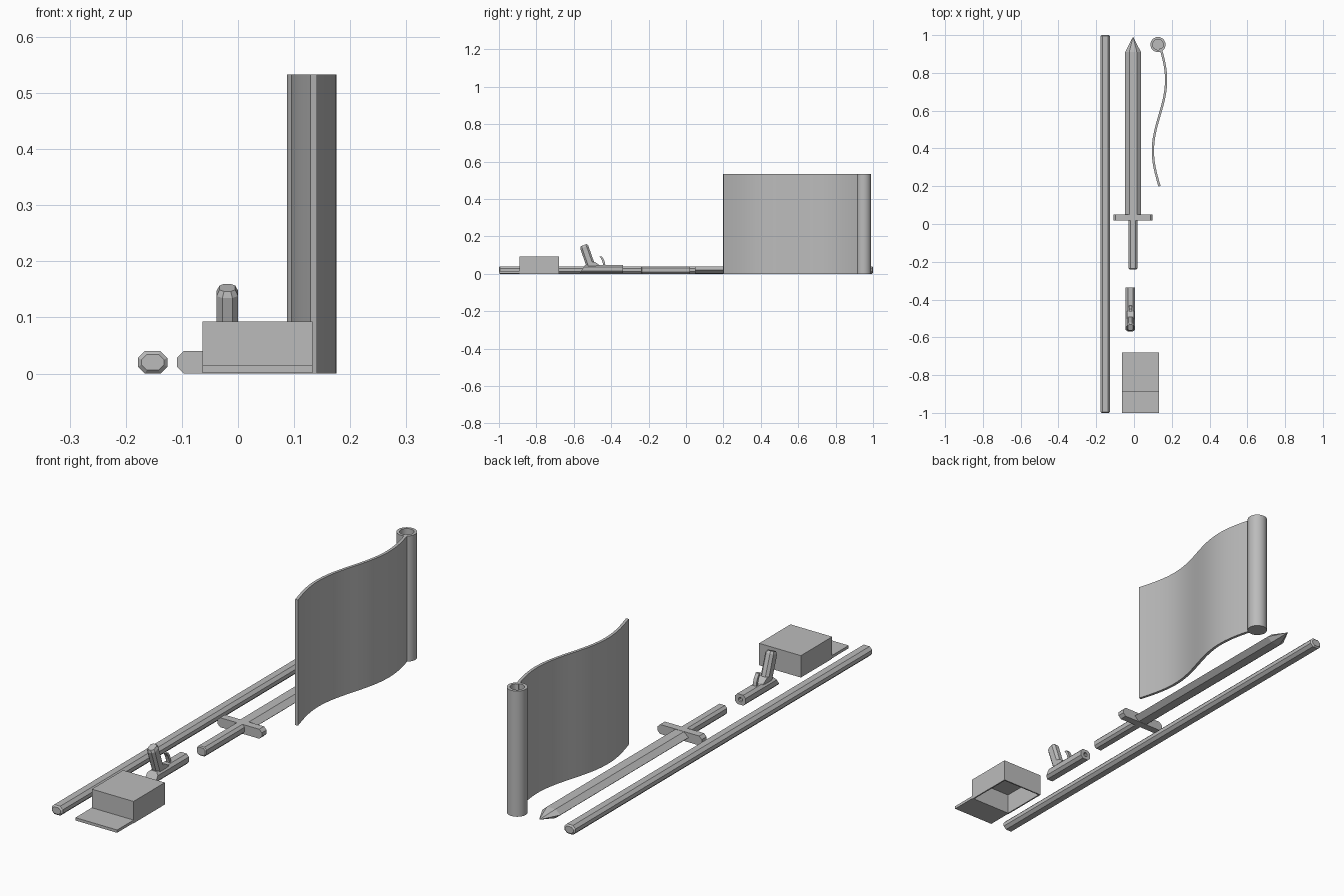
import bpy, bmesh, math

default = bpy.data.objects.get("Cube")
if default:
    bpy.data.objects.remove(default, do_unlink=True)

grey = bpy.data.materials.new("plain grey")
grey.use_nodes = True
COLOUR = (0.5, 0.5, 0.5, 1)
grey.diffuse_color = COLOUR
grey.node_tree.nodes["Principled BSDF"].inputs["Base Color"].default_value = COLOUR


def loft(name, rings, smooth=False):
    """Skin a list of equal-length point rings and cap both ends."""
    bm = bmesh.new()
    rows = [[bm.verts.new(p) for p in ring] for ring in rings]
    n = len(rows[0])
    for a, b in zip(rows, rows[1:]):
        for i in range(n):
            j = (i + 1) % n
            bm.faces.new((a[i], a[j], b[j], b[i]))
    bm.faces.new(rows[0])
    bm.faces.new(rows[-1])
    bmesh.ops.recalc_face_normals(bm, faces=bm.faces)
    mesh = bpy.data.meshes.new(name)
    bm.to_mesh(mesh)
    bm.free()
    mesh.materials.append(grey)
    obj = bpy.data.objects.new(name, mesh)
    bpy.context.collection.objects.link(obj)
    if smooth:
        bpy.ops.object.select_all(action='DESELECT')
        obj.select_set(True)
        bpy.context.view_layer.objects.active = obj
        bpy.ops.object.shade_smooth_by_angle(angle=math.radians(35))
    return obj


def octagon(w, h, c):
    """Rectangle w by h with corners cut by c."""
    a, b = w / 2, h / 2
    return [(a - c, -b), (a, c - b), (a, b - c), (a - c, b),
            (c - a, b), (-a, b - c), (-a, c - b), (c - a, -b)]


def ring_y(y, cx, cz, w, h, c):
    return [(cx + u, y, cz + v) for u, v in octagon(w, h, c)]


def rect_z(z, x0, x1, y0, y1):
    return [(x0, y0, z), (x1, y0, z), (x1, y1, z), (x0, y1, z)]


def bar(name, y0, y1, cx, cz, w, h, c, tip):
    """Chamfered bar along y with narrowed ends."""
    small = (w - 2 * tip, h - 2 * tip, c * 0.8)
    loft(name, [ring_y(y0, cx, cz, *small), ring_y(y0 + tip, cx, cz, w, h, c),
                ring_y(y1 - tip, cx, cz, w, h, c), ring_y(y1, cx, cz, *small)])


# Staff
bar("staff", -1, 1, -0.152, 0.02, 0.052, 0.04, 0.012, 0.006)

# Sword: grip, guard and six-sided blade with a pointed tip
SX, MID = -0.005, 0.02
bar("sword_grip", -0.24, 0.03, SX, MID, 0.046, 0.04, 0.01, 0.004)
loft("sword_guard", [ring_y(y, SX, MID, 0.208, 0.04, 0.012) for y in (0.018, 0.05)])


def blade_ring(y, k):
    flat = [(-0.042, 0), (-0.02, 0.019), (0.02, 0.019),
            (0.042, 0), (0.02, -0.019), (-0.02, -0.019)]
    return [(SX + u * k, y, MID + v * k) for u, v in flat]


loft("sword_blade", [blade_ring(0.04, 1), blade_ring(0.91, 1), blade_ring(0.99, 0.02)])

# Pistol lying on its top: barrel with bore, sloped breech, grip, trigger
GX = -0.019
breech = [(GX + u, -0.535 - 0.03 * (0.027 - v) / 0.044, 0.027 + v - 0.001)
          for u, v in octagon(0.05, 0.044, 0.011)]
loft("pistol_body", [
    ring_y(-0.38, GX, 0.026, 0.018, 0.018, 0.005),
    ring_y(-0.337, GX, 0.026, 0.018, 0.018, 0.005),
    ring_y(-0.337, GX, 0.026, 0.05, 0.044, 0.011),
    breech])


def grip_ring(cy, cz, w, d, c):
    tilt = math.radians(22)
    return [(GX + u, cy + v * math.cos(tilt), cz + v * math.sin(tilt))
            for u, v in octagon(w, d, c)]


loft("pistol_grip", [grip_ring(-0.506, 0.035, 0.038, 0.046, 0.01),
                     grip_ring(-0.544, 0.143, 0.038, 0.046, 0.01),
                     grip_ring(-0.548, 0.153, 0.028, 0.036, 0.008)])
loft("pistol_frame", [[(GX + s * 0.019, y, z) for y, z in
                       ((-0.52, 0.04), (-0.46, 0.045), (-0.488, 0.064), (-0.52, 0.064))]
                      for s in (-1, 1)])
trigger = [(-0.436, 0.04), (-0.44, 0.062), (-0.446, 0.078), (-0.457, 0.094)]
loft("pistol_trigger", [[(GX + u * 0.008, y + v * 0.006, z)
                         for u, v in ((-1, -1), (1, -1), (1, 1), (-1, 1))]
                        for y, z in trigger])

# Box open underneath, with a flap lying in front
X0, X1, Y0, Y1, WALL = -0.063, 0.133, -0.89, -0.68, 0.006
inner = (X0 + WALL, X1 - WALL, Y0 + WALL, Y1 - WALL)
loft("box", [rect_z(0.093 - WALL, *inner), rect_z(0, *inner),
             rect_z(0, X0, X1, Y0, Y1), rect_z(0.093, X0, X1, Y0, Y1)])
loft("box_flap", [rect_z(z, X0, X1, -1, Y0) for z in (0.002, 0.014)])

# Scroll: wavy standing sheet and the rolled end with a recessed top
HEIGHT, STEPS = 0.533, 32


def sheet_ring(t):
    y = 0.2 + 0.73 * t
    phase = 2 * math.pi * (y - 0.2) / 0.75
    x = 0.135 - 0.035 * math.sin(phase)
    slope = -0.035 * math.cos(phase) * 2 * math.pi / 0.75
    k = 0.006 / math.hypot(1, slope)
    near, far = (x - k, y + k * slope), (x + k, y - k * slope)
    return [(*near, 0), (*far, 0), (*far, HEIGHT), (*near, HEIGHT)]


loft("scroll_sheet", [sheet_ring(i / STEPS) for i in range(STEPS + 1)], True)


def circle(r, z):
    return [(0.127 + r * math.cos(a), 0.95 + r * math.sin(a), z)
            for a in (2 * math.pi * i / STEPS for i in range(STEPS))]


loft("scroll_roll", [circle(0.028, HEIGHT - 0.025), circle(0.028, HEIGHT),
                     circle(0.04, HEIGHT), circle(0.04, 0)], True)
